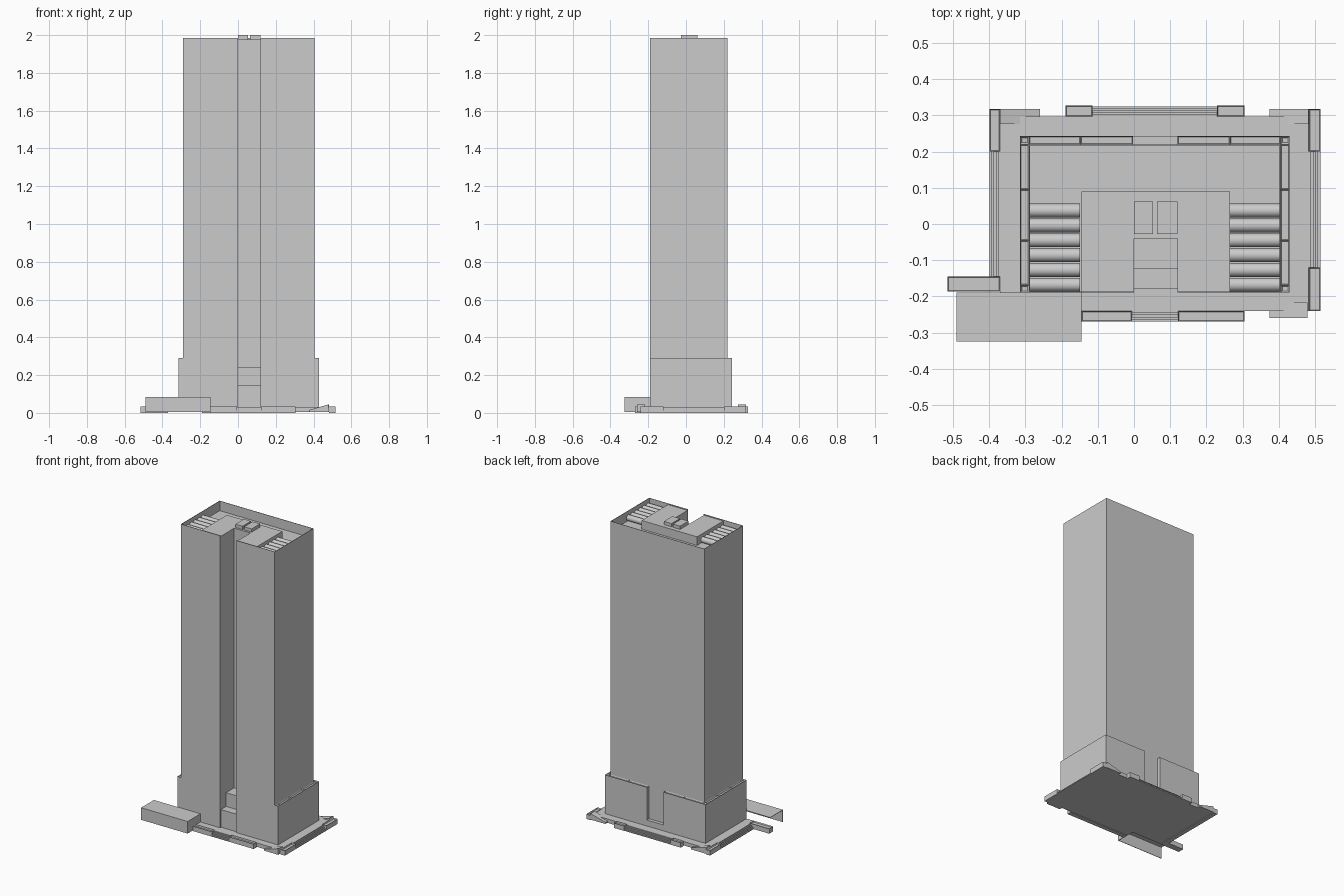
import bpy, bmesh, math
from mathutils import Matrix, Vector

if "Cube" in bpy.data.objects:
    bpy.data.objects.remove(bpy.data.objects["Cube"])


def finish(name, bm):
    bmesh.ops.recalc_face_normals(bm, faces=bm.faces)
    mesh = bpy.data.meshes.new(name)
    bm.to_mesh(mesh)
    bm.free()
    obj = bpy.data.objects.new(name, mesh)
    bpy.context.collection.objects.link(obj)
    return obj


def prism(name, pts, depth):
    """Closed polygon of 3D points pushed along a vector."""
    bm = bmesh.new()
    face = bm.faces.new([bm.verts.new(p) for p in pts])
    ext = bmesh.ops.extrude_face_region(bm, geom=[face], use_keep_orig=True)
    verts = [g for g in ext["geom"] if isinstance(g, bmesh.types.BMVert)]
    bmesh.ops.translate(bm, verts=verts, vec=Vector(depth))
    return finish(name, bm)


def box(name, x0, x1, y0, y1, z0, z1):
    return prism(name, [(x0, y0, z0), (x1, y0, z0), (x1, y1, z0), (x0, y1, z0)], (0, 0, z1 - z0))


def tray(name, x0, x1, y0, y1, z0, z1, rim=0.004, drop=0.008):
    """Box whose top is sunk inside a thin rim."""
    bm = bmesh.new()
    m = Matrix.Translation(((x0 + x1) / 2, (y0 + y1) / 2, (z0 + z1) / 2)) @ \
        Matrix.Diagonal((x1 - x0, y1 - y0, z1 - z0, 1))
    bmesh.ops.create_cube(bm, size=1, matrix=m)
    bm.normal_update()
    top = max(bm.faces, key=lambda f: f.calc_center_median().z)
    bmesh.ops.inset_region(bm, faces=[top], thickness=rim)
    bmesh.ops.translate(bm, verts=top.verts, vec=(0, 0, -drop))
    return finish(name, bm)


def stairs(name, axis, a0, a1, inner, outer, n=5, h=0.03):
    """Steps running along an axis, falling from inner to outer."""
    prof = [(inner, 0), (inner, h)]
    for i in range(n):
        p = inner + (outer - inner) * (i + 1) / n
        prof += [(p, h * (n - i) / n), (p, h * (n - i - 1) / n)]
    if axis == "x":
        return prism(name, [(a0, p, z) for p, z in prof], (a1 - a0, 0, 0))
    return prism(name, [(p, a0, z) for p, z in prof], (0, a1 - a0, 0))


X0, X1, Y0, Y1 = -0.29, 0.405, -0.19, 0.22      # tower footprint
N0, N1, NY = 0.0, 0.12, -0.04                   # front recess
FLOOR, CORE, TOP = 1.92, 1.978, 1.985


def notched(name, x0, x1, y1, z0, z1):
    pts = [(x0, Y0), (N0, Y0), (N0, NY), (N1, NY), (N1, Y0), (x1, Y0), (x1, y1), (x0, y1)]
    return prism(name, [(x, y, z0) for x, y in pts], (0, 0, z1 - z0))


# Tower shaft and raised roof core, both with the front recess
notched("tower_shaft", X0, X1, Y1, 0.01, FLOOR)
notched("roof_core", -0.145, 0.265, 0.09, FLOOR, CORE)

# Thin roof parapets
T = 0.003
box("parapet_back", X0, X1, Y1 - T, Y1, FLOOR, TOP)
box("parapet_left", X0, X0 + T, Y0, Y1 - T, FLOOR, TOP)
box("parapet_right", X1 - T, X1, Y0, Y1 - T, FLOOR, TOP)
box("parapet_front_left", X0 + T, N0, Y0, Y0 + T, FLOOR, TOP)
box("parapet_front_right", N1, X1 - T, Y0, Y0 + T, FLOOR, TOP)

# Rooftop hatches
box("roof_hatch_left", 0.0, 0.053, -0.027, 0.062, CORE, 2.0)
box("roof_hatch_right", 0.064, 0.12, -0.027, 0.062, CORE, 2.0)

# Banks of round roof tubes
for side, xc in (("left", -0.218), ("right", 0.335)):
    for i in range(6):
        bm = bmesh.new()
        m = Matrix.Translation((xc, -0.168 + i * 0.041, 1.94)) @ Matrix.Rotation(math.pi / 2, 4, "Y")
        bmesh.ops.create_cone(bm, cap_ends=True, segments=24, radius1=0.019, radius2=0.019,
                              depth=0.138, matrix=m)
        for f in bm.faces:
            f.smooth = len(f.verts) == 4
        finish(f"roof_tube_{side}_{i + 1}", bm)

# Entrance steps inside the recess
box("entrance_upper", N0, N1, -0.125, NY, 0.02, 0.24)
box("entrance_lower", N0, N1, -0.18, -0.125, 0.02, 0.148)

# Podium wrapped around sides and back, with a gap at the back centre
PX0, PX1, PY1, PZ = -0.315, 0.43, 0.243, 0.275
box("podium_left", PX0, X0, Y0, PY1, 0.01, PZ)
box("podium_right", X1, PX1, Y0, PY1, 0.01, PZ)
box("podium_back_left", X0, -0.003, Y1, PY1, 0.01, PZ)
box("podium_back_right", N1, X1, Y1, PY1, 0.01, PZ)
box("back_entrance", -0.003, N1, Y1, PY1, 0.01, 0.07)

# Sunken trays along the podium top
for i, (a, b) in enumerate([(X0, -0.148), (-0.148, -0.003), (N1, 0.265), (0.265, X1)]):
    tray(f"podium_tray_back_{i + 1}", a, b, Y1, PY1, PZ, 0.29)
for side, a, b in (("left", PX0, X0), ("right", X1, PX1)):
    for i, (c, d) in enumerate([(-0.168, -0.045), (-0.045, 0.095), (0.095, Y1)]):
        tray(f"podium_tray_{side}_{i + 1}", a, b, c, d, PZ, 0.29)
    tray(f"podium_corner_{side}_front", a, b, Y0, -0.168, PZ, 0.29, 0.007)
    tray(f"podium_corner_{side}_back", a, b, Y1, PY1, PZ, 0.29, 0.007)

# Plaza slab
slab = [(-0.37, Y0), (-0.145, Y0), (-0.145, -0.24), (0.483, -0.24), (0.483, 0.297), (-0.37, 0.297)]
prism("plaza_slab", [(x, y, 0.004) for x, y in slab], (0, 0, 0.026))

# Planters around the plaza edge
for name, a, b, c, d in (
        ("back_left", -0.19, -0.115, 0.297, 0.327), ("back_right", 0.23, 0.305, 0.297, 0.327),
        ("front_left", -0.145, -0.005, -0.27, -0.24), ("front_right", 0.122, 0.305, -0.27, -0.24),
        ("left_back", -0.40, -0.37, 0.2, 0.318), ("left_front", -0.515, -0.37, -0.187, -0.145),
        ("right_back", 0.483, 0.515, 0.2, 0.318), ("right_front", 0.483, 0.515, -0.24, -0.12)):
    tray(f"planter_{name}", a, b, c, d, 0, 0.033)

# Stairs down from the plaza
stairs("stairs_back", "x", -0.115, 0.23, 0.297, 0.325)
stairs("stairs_front", "x", -0.005, 0.122, -0.24, -0.27)
stairs("stairs_left", "y", -0.145, 0.2, -0.37, -0.40)
stairs("stairs_right", "y", -0.12, 0.2, 0.483, 0.515)

# Corner ramps
for name, lo, hi, y0, y1 in (("back_left", -0.26, -0.37, 0.276, 0.318),
                             ("back_right", 0.375, 0.483, 0.276, 0.318),
                             ("front_right", 0.375, 0.48, -0.26, -0.217)):
    prism(f"ramp_{name}", [(lo, y0, 0.004), (hi, y0, 0.004), (hi, y0, 0.045), (lo, y0, 0.015)],
          (0, y1 - y0, 0))

# Open canopy at the front left: roof, front screen and end screen
box("canopy_roof", -0.49, -0.145, -0.325, Y0, 0.082, 0.085)
box("canopy_front", -0.49, -0.145, -0.325, -0.322, 0.004, 0.082)
box("canopy_end", -0.148, -0.145, -0.322, Y0, 0.004, 0.082)
